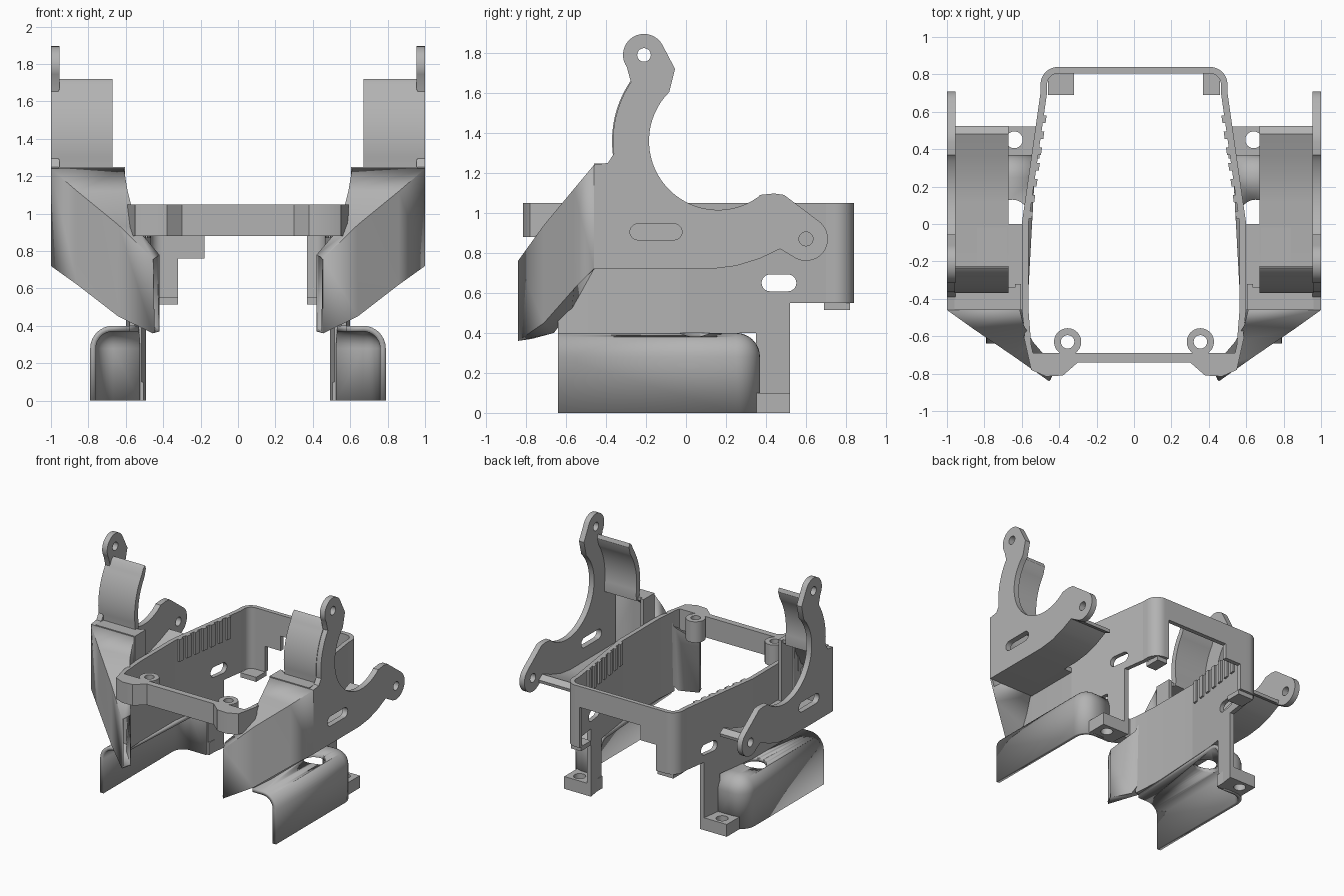
import bpy, bmesh, math

old = bpy.data.objects.get("Cube")
if old:
    bpy.data.objects.remove(old, do_unlink=True)

GREY = bpy.data.materials.new("plain grey")
GREY.use_nodes = True
COL = (0.45, 0.45, 0.45, 1)
GREY.diffuse_color = COL
GREY.node_tree.nodes["Principled BSDF"].inputs["Base Color"].default_value = COL


def finish(bm, name, smooth=True):
    me = bpy.data.meshes.new(name)
    bm.to_mesh(me)
    bm.free()
    ob = bpy.data.objects.new(name, me)
    bpy.context.collection.objects.link(ob)
    me.materials.append(GREY)
    bpy.ops.object.select_all(action='DESELECT')
    bpy.context.view_layer.objects.active = ob
    ob.select_set(True)
    if smooth:
        bpy.ops.object.shade_smooth_by_angle(angle=math.radians(30))
    return ob


def arc(cx, cy, r, a0, a1, n=12):
    angles = [math.radians(a0 + (a1 - a0) * i / n) for i in range(n + 1)]
    return [(cx + r * math.cos(a), cy + r * math.sin(a)) for a in angles]


def circle(cx, cy, r, n=24):
    return arc(cx, cy, r, 0, 360, n)[:-1]


def slot(c0, c1, z, r):
    return arc(c0, z, r, 90, 270) + arc(c1, z, r, -90, 90)


# Mappings from profile (u, v, depth w) to space
def plan(u, v, w): return (u, v, w)
def side(u, v, w): return (w, u, v)
def rear(u, v, w): return (u, w, v)
def slant(u, v, w): return (0.6 - u / 7 - w, u, v)


def prism(name, loops, w0, w1, to=plan, s=1):
    """Extrude an outline with optional holes; s = -1 mirrors it in x."""
    bm = bmesh.new()
    edges = []
    for loop in loops:
        vs = [bm.verts.new((u, v, w0)) for u, v in loop]
        edges += [bm.edges.new((vs[i - 1], vs[i])) for i in range(len(vs))]
    bmesh.ops.triangle_fill(bm, edges=edges, use_beauty=True)
    ext = bmesh.ops.extrude_face_region(bm, geom=bm.faces[:], use_keep_orig=True)
    for v in ext["geom"]:
        if isinstance(v, bmesh.types.BMVert):
            v.co.z = w1
    for v in bm.verts:
        x, y, z = to(*v.co)
        v.co = (x * s, y, z)
    bmesh.ops.recalc_face_normals(bm, faces=bm.faces[:])
    return finish(bm, name)


def rect(x0, x1, y0, y1):
    return [(x0, y0), (x1, y0), (x1, y1), (x0, y1)]


def apply_mod(ob, kind, **props):
    m = ob.modifiers.new(kind, kind)
    for k, v in props.items():
        setattr(m, k, v)
    bpy.context.view_layer.objects.active = ob
    bpy.ops.object.modifier_apply(modifier=m.name)


def duct(name, s):
    # Each section: inner low, outer low, outer high, inner high
    sections = [
        [(.61, -.46, .72), (1, -.46, .72), (1, -.46, 1.24), (.61, -.46, 1.24)],
        [(.58, -.57, .52), (.86, -.56, .62), (.86, -.56, 1.12), (.59, -.54, 1.12)],
        [(.53, -.66, .40), (.64, -.71, .45), (.64, -.71, .94), (.54, -.63, .92)],
        [(.42, -.77, .37), (.455, -.84, .36), (.455, -.84, .76), (.42, -.77, .78)]]
    bm = bmesh.new()
    rings = [[bm.verts.new((x * s, y, z)) for x, y, z in sec] for sec in sections]
    for a, b in zip(rings, rings[1:]):
        for i in range(4):
            j = (i + 1) % 4
            f = (a[i], a[j], b[j], b[i])
            bm.faces.new(f if s > 0 else f[::-1])
    ob = finish(bm, name)
    apply_mod(ob, 'SOLIDIFY', thickness=0.015, offset=-1)


def cover(name, s):
    bm = bmesh.new()
    bmesh.ops.create_cube(bm, size=1)
    for v in bm.verts:
        back = v.co.y > 0
        inner = 0.525 if back else 0.58
        v.co = (0.79 if v.co.x > 0 else inner, 0.37 if back else -0.64, 0.4 if v.co.z > 0 else 0)
    # Open the bottom, front and inner faces
    gone = [f for f in bm.faces if f.normal.z < -.5 or f.normal.y < -.5 or f.normal.x < -.5]
    bm.normal_update()
    gone = [f for f in bm.faces if f.normal.z < -.5 or f.normal.y < -.5 or f.normal.x < -.5]
    bmesh.ops.delete(bm, geom=gone, context='FACES')
    sharp = [e for e in bm.edges if len(e.link_faces) == 2]
    bmesh.ops.bevel(bm, geom=sharp, offset=0.12, segments=8, profile=0.5, affect='EDGES')
    for v in bm.verts:
        v.co.x *= s
    if s < 0:
        bmesh.ops.reverse_faces(bm, faces=bm.faces[:])
    ob = finish(bm, name)
    apply_mod(ob, 'SOLIDIFY', thickness=0.03, offset=-1)
    # Round hole in the top
    cutter = prism("hole_cutter", [circle(0.65, 0.045, 0.085)], 0.2, 0.6, plan, s)
    apply_mod(ob, 'BOOLEAN', operation='DIFFERENCE', object=cutter, solver='EXACT')
    bpy.data.objects.remove(cutter, do_unlink=True)


# Fan arm outline in (y, z)
arm = [(-.46, .72), (.13, .72), (.25, .735), (.37, .772), (.47, .82)]
arm += arc(.60, .87, .11, -115, 50)
arm += [(.49, 1.09), (.44, 1.097), (.37, 1.09)]
arm += arc(.16, 1.36, .345, 306, 135, 32)
arm += [(-.055, 1.72)] + arc(-.21, 1.79, .105, 25, 215, 20)
arm += arc(.16, 1.36, .525, 146, 187, 12) + [(-.39, 1.25), (-.46, 1.24)]
arm_holes = [circle(-.21, 1.79, .034), circle(.60, .87, .035), slot(-.24, -.06, .905, .04)]

floor = [(-.46, .72), (.13, .72), (.25, .735), (.37, .772), (.47, .82), (.52, .80),
         (.525, .825), (.48, .855), (.36, .808), (.24, .77), (.12, .755), (-.46, .755)]
band = [(-.26, 1.70)] + arc(.16, 1.36, .53, 146, 190) + [(-.36, 1.22), (-.32, 1.22)]
band += arc(.16, 1.36, .485, 190, 146) + [(-.225, 1.69), (-.235, 1.72)]

# Slanted side panel in (y, z), including the leg
panel = [(0, .4), (.35, .4), (.35, 0), (.52, 0), (.52, .55), (.70, .55), (.70, 1.05), (0, 1.05)]
front_wall = [(.58, -.64), (.60, -.45), (.60, 0), (.565, 0), (.565, -.45), (.55, -.64)]
back_corner = [(.50, .70)] + arc(.405, .745, .095, 0, 90) + [(.37, .84), (.37, .805)]
back_corner += arc(.405, .745, .06, 90, 0) + [(.465, .70)]
front_corner = [(.30, -.74), (.38, -.81), (.47, -.815), (.55, -.78), (.59, -.60),
                (.56, -.60), (.54, -.69), (.30, -.69)]

for s, tag in ((1, "left"), (-1, "right")):
    # Fan holder
    prism(tag + "_fan_arm", [arm] + arm_holes, .955, 1, side, s)
    prism(tag + "_fan_floor", [floor], .67, .96, side, s)
    prism(tag + "_fan_floor_inner", [rect(-.46, 0, .72, .755)], .59, .67, side, s)
    prism(tag + "_fan_band", [band], .67, .96, side, s)
    prism(tag + "_floor_pad", [rect(.68, .84, -.22, -.02)], .754, .763, plan, s)
    prism(tag + "_collar_top", [rect(.61, .96, -.46, -.34)], 1.22, 1.248, plan, s)
    prism(tag + "_collar_side", [rect(-.46, -.32, .72, 1.248)], .605, .635, side, s)
    duct(tag + "_air_duct", s)
    # Frame side
    prism(tag + "_side_panel", [panel, slot(.42, .51, .65, .042)], 0, .035, slant, s)
    prism(tag + "_front_wall", [front_wall], .4, 1.05, plan, s)
    prism(tag + "_back_corner", [back_corner], .55, 1.05, plan, s)
    prism(tag + "_front_corner", [front_corner], .88, 1.05, plan, s)
    prism(tag + "_screw_boss", [circle(.355, -.63, .073), circle(.355, -.63, .036)], .88, 1.05, plan, s)
    prism(tag + "_back_ledge", [rect(.37 if s > 0 else .32, .46, .69, .82)], .515, .552, plan, s)
    for i in range(7):
        y = .03 + i * .085
        prism(tag + "_grip_rib", [rect(y, y + .04, .87, 1.05)], .03, .05, slant, s)
    # Lower parts
    prism(tag + "_foot", [rect(.505, .73, .35, .52), circle(.64, .45, .045)], 0, .1, plan, s)
    cover(tag + "_lower_cover", s)

# Frame front and back
prism("front_bar", [rect(-.32, .32, -.74, -.69)], .88, 1.05)
back_wall = [(-.37, .55), (-.32, .55), (-.32, .76), (-.18, .76), (-.18, .88),
             (.37, .88), (.37, 1.05), (-.37, 1.05)]
prism("back_wall", [back_wall], .805, .84, rear)
